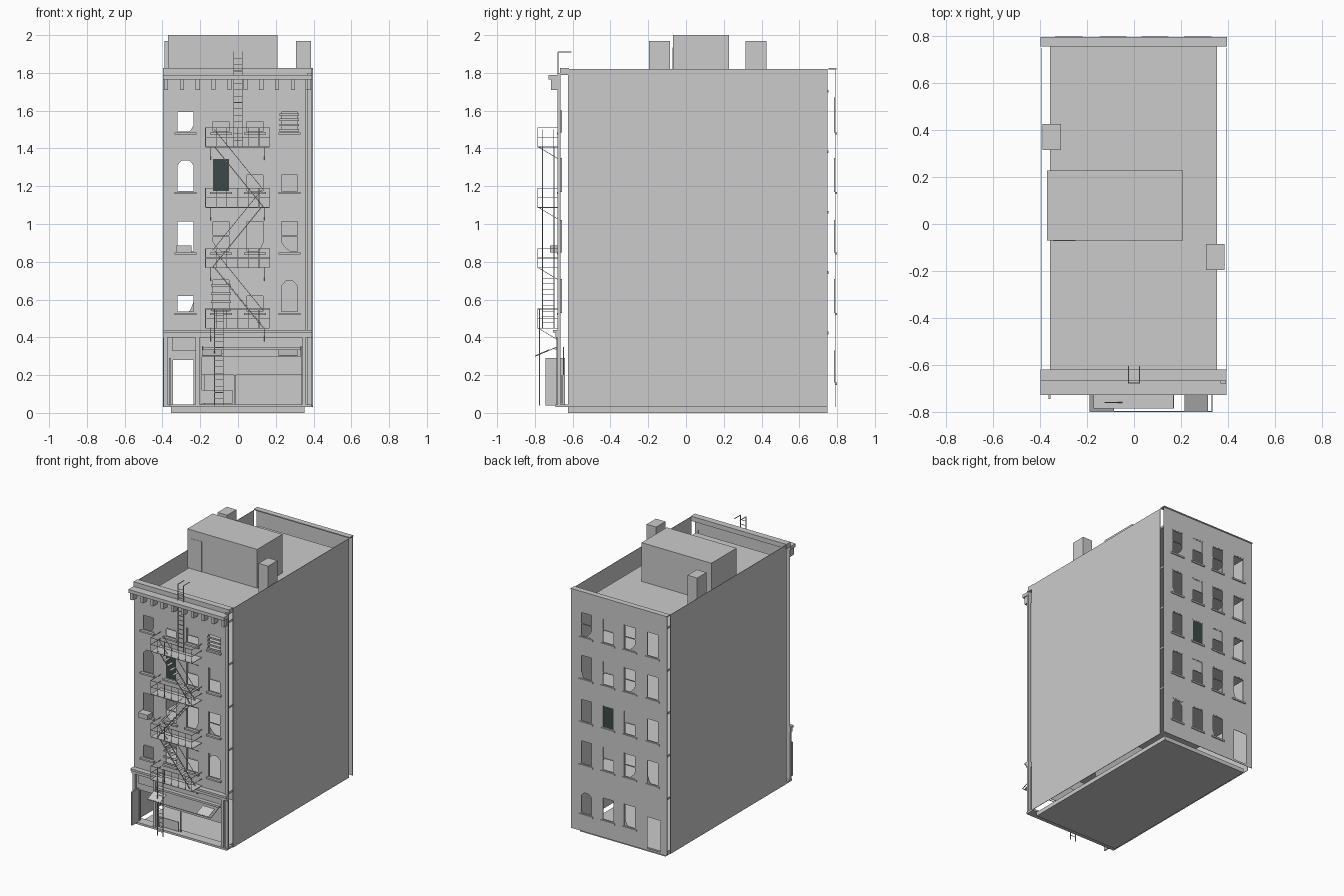
import bpy, bmesh
from mathutils import Vector

if "Cube" in bpy.data.objects:
    bpy.data.objects.remove(bpy.data.objects["Cube"])

def material(name, rgb):
    m = bpy.data.materials.new(name)
    m.use_nodes = True
    m.diffuse_color = (*rgb, 1)
    m.node_tree.nodes["Principled BSDF"].inputs["Base Color"].default_value = (*rgb, 1)
    return m

GREY = material("plain grey", (0.6, 0.6, 0.6))
DARK = material("dark slate", (0.045, 0.065, 0.065))

class Part:
    """Collects simple solids into one named object."""
    def __init__(self, name, mat=GREY):
        self.name, self.mat, self.bm = name, mat, bmesh.new()

    def box(self, x0, x1, y0, y1, z0, z1):
        v = bmesh.ops.create_cube(self.bm, size=1)["verts"]
        bmesh.ops.scale(self.bm, vec=(x1 - x0, y1 - y0, z1 - z0), verts=v)
        bmesh.ops.translate(self.bm, vec=((x0 + x1) / 2, (y0 + y1) / 2, (z0 + z1) / 2), verts=v)

    def bar(self, a, b, t=0.003):
        a, b = Vector(a), Vector(b)
        v = bmesh.ops.create_cube(self.bm, size=1)["verts"]
        bmesh.ops.scale(self.bm, vec=(t, t, (b - a).length), verts=v)
        turn = (b - a).to_track_quat('Z', 'Y').to_matrix()
        bmesh.ops.rotate(self.bm, matrix=turn, verts=v)
        bmesh.ops.translate(self.bm, vec=(a + b) / 2, verts=v)

    def poly(self, pts):
        self.bm.faces.new([self.bm.verts.new(p) for p in pts])

    def done(self, thickness=0):
        me = bpy.data.meshes.new(self.name)
        self.bm.to_mesh(me)
        self.bm.free()
        me.materials.append(self.mat)
        ob = bpy.data.objects.new(self.name, me)
        bpy.context.collection.objects.link(ob)
        if thickness:
            mod = ob.modifiers.new("thickness", 'SOLIDIFY')
            mod.thickness, mod.offset = thickness, 0

def box(name, *dims):
    p = Part(name)
    p.box(*dims)
    p.done()

def pierced_wall(name, x0, x1, z0, z1, y, holes):
    """Thin wall as a grid of cells, leaving out cells inside holes."""
    xs = sorted({x0, x1} | {h[0] for h in holes} | {h[1] for h in holes})
    zs = sorted({z0, z1} | {h[2] for h in holes} | {h[3] for h in holes})
    p = Part(name)
    for a, b in zip(xs, xs[1:]):
        for c, d in zip(zs, zs[1:]):
            mx, mz = (a + b) / 2, (c + d) / 2
            if not any(h[0] < mx < h[1] and h[2] < mz < h[3] for h in holes):
                p.poly([(a, y, c), (b, y, c), (b, y, d), (a, y, d)])
    bmesh.ops.remove_doubles(p.bm, verts=p.bm.verts, dist=0.0001)
    p.done(0.003)

COLS = (-0.278, -0.09, 0.09, 0.272)
HALF = 0.048
DOOR = (-0.345, -0.235, 0.045, 0.28)

def grid_holes(rows):
    return [(x - HALF, x + HALF, a, b) for a, b in rows for x in COLS]

# Slabs stand clear of the thin outer walls on every side
slabs = Part("floor_slabs_and_roof")
slabs.box(-0.355, 0.352, -0.625, 0.75, 0, 0.03)
for z in (0.43, 0.75, 1.07, 1.39, 1.71):
    slabs.box(-0.358, 0.354, -0.625, 0.755, z - 0.015, z)
slabs.done()
box("shop_step", -0.395, 0.39, -0.69, -0.62, 0.03, 0.045)
for side, x in (("right", -0.396), ("left", 0.393)):
    box(side + "_side_wall", x, x + 0.003, -0.625, 0.75, 0.03, 1.82)
box("inner_partition", -0.18, 0.35, 0, 0.006, 0.03, 1.7)

# Front and back walls with their openings
front_rows = ((1.485, 1.6), (1.17, 1.35), (0.85, 1.02), (0.53, 0.71))
back_rows = ((1.485, 1.67), *front_rows[1:], (0.16, 0.33))
front_holes = grid_holes(front_rows)
back_holes = [h for h in grid_holes(back_rows) if h[0] > -0.3 or h[3] > 0.4]
pierced_wall("front_wall", -0.396, 0.36, 0.04, 1.82, -0.665,
             front_holes + [DOOR, (-0.19, 0.335, 0.045, 0.345)])
pierced_wall("back_wall", -0.397, 0.397, 0.03, 1.82, 0.79, back_holes + [DOOR])
box("back_coping", -0.398, 0.397, 0.755, 0.797, 1.817, 1.825)
box("front_corner_strip", 0.368, 0.392, -0.68, -0.665, 0.04, 1.8)

# Window frames, sills, broken glass and boards
frames, sills, glass, boards = (Part(n) for n in
    ("window_frames", "window_sills", "broken_glass", "window_boards"))
screen = Part("dark_window_screens", DARK)

def window(hole, kind, y, out):
    x0, x1, z0, z1 = hole
    mid, h = (z0 + z1) / 2, z1 - z0
    ya, yb = sorted((y, y + out))
    sills.box(x0 - 0.01, x1 + 0.01, ya, yb, z0 - 0.012, z0)
    t, g = 0.006, y - out * 0.3
    for a, b in ((x0, x0 + t), (x1 - t, x1)):
        frames.box(a, b, g - 0.003, g + 0.003, z0, z1)
    for z in (z0, z1 - t):
        frames.box(x0, x1, g - 0.003, g + 0.003, z, z + t)
    P = lambda u, v: (x0 + u * (x1 - x0), g, z0 + v * h)
    if kind in "hs":
        frames.box(x0, x1, g - 0.003, g + 0.003, mid, mid + t)
    if kind == "h":
        glass.poly([P(0, 0.52), P(1, 0.52), P(1, 1), P(0, 1)])
    if kind == "s":
        glass.poly([P(0, 0), P(0.6, 0), P(0.2, 0.2), P(0, 0.4)])
    if kind == "t":
        glass.poly([P(0, 1), P(0, 0.75), P(0.3, 0.93), P(0.7, 0.93), P(1, 0.75), P(1, 1)])
    if kind == "v":
        glass.poly([P(1, 0), P(1, 0.4), P(0.8, 0.12), P(0.65, 0)])
    if kind == "b":
        for i in range(4):
            z = z0 + h * (0.05 + i * 0.24)
            boards.box(x0 - 0.004, x1 + 0.004, ya + 0.006, ya + 0.012, z, z + 0.012)
    if kind == "d":
        screen.box(x0, x1, g - 0.002, g + 0.002, z0, z1)

for hole, kind in zip(front_holes, "vhhb" "tdhh" "osvs" "hbht"):
    window(hole, kind, -0.666, -0.018)
for hole, kind in zip(back_holes, "oshs" "oshv" "ohdo" "vsho" "vot"):
    window(hole, kind, 0.79, 0.009)
for p in (frames, sills, boards, screen):
    p.done()
glass.done(0.002)
box("window_cooler", -0.325, -0.245, -0.72, -0.66, 0.85, 0.885)

# Front cornice with brackets, and the shop cornice
cornice = Part("front_cornice")
cornice.box(-0.398, 0.393, -0.668, -0.62, 1.79, 1.825)
cornice.box(-0.398, 0.393, -0.728, -0.666, 1.765, 1.79)
for i in range(10):
    x = -0.392 + i * 0.084
    cornice.box(x, x + 0.022, -0.715, -0.666, 1.71, 1.766)
cornice.box(-0.398, 0.393, -0.69, -0.665, 0.40, 0.425)
cornice.box(-0.398, 0.393, -0.705, -0.665, 0.425, 0.44)
cornice.done()

# Shopfront: piers, half lowered shutter, low fence, open door
shop = Part("shopfront")
for x in (-0.395, -0.225, 0.338):
    shop.box(x, x + 0.022, -0.685, -0.665, 0.045, 0.40)
shop.box(-0.35, -0.225, -0.675, -0.665, 0.33, 0.40)
shop.box(-0.19, 0.335, -0.65, -0.645, 0.2, 0.35)
shop.box(-0.19, 0.335, -0.695, -0.665, 0.335, 0.35)
shop.box(-0.19, -0.03, -0.66, -0.655, 0.05, 0.12)
shop.box(-0.02, -0.01, -0.66, -0.655, 0.05, 0.2)
shop.done()
box("open_front_door", -0.365, -0.355, -0.745, -0.64, 0.04, 0.29)

# Torn awning on a bent rod frame
awning, rods = Part("awning_scraps"), Part("awning_rods")
for a, b in ((-0.19, -0.085), (0.215, 0.315)):
    awning.poly([(a, -0.798, 0.303), (b, -0.798, 0.303), (b, -0.725, 0.335), (a, -0.725, 0.335)])
awning.done(0.003)
rods.bar((-0.19, -0.798, 0.3), (0.335, -0.798, 0.3), 0.004)
for x in (-0.188, 0.333):
    rods.bar((x, -0.798, 0.3), (x, -0.68, 0.35), 0.004)
rods.done()

# Fire escape: four balconies joined by zigzag stairs
iron = Part("fire_escape_balconies")
XL, XR, YF, YB = -0.172, 0.168, -0.785, -0.668
LEVELS = (1.41, 1.09, 0.77, 0.45)
for z in LEVELS:
    iron.box(XL, XR, YF, YB, z - 0.004, z)
    for h in (0.05, 0.1):
        iron.bar((XL, YF, z + h), (XR, YF, z + h))
        for x in (XL, XR):
            iron.bar((x, YF, z + h), (x, YB, z + h))
    for i in range(7):
        x = XL + i * (XR - XL) / 6
        iron.bar((x, YF, z), (x, YF, z + 0.1))
    for x in (-0.145, 0.14):
        iron.bar((x, YF, z), (x, YB, z - 0.07))
iron.done()

stairs = Part("fire_escape_stairs")
for i, (top, low) in enumerate(zip(LEVELS, LEVELS[1:])):
    s = -1 if i % 2 == 0 else 1
    a, b = s * 0.125, -s * 0.135
    for y in (-0.76, -0.7):
        stairs.bar((a, y, top), (b, y, low), 0.005)
        stairs.bar((a, y, top + 0.09), (b, y, low + 0.09))
    for k in range(1, 11):
        x, z = a + (b - a) * k / 11, top + (low - top) * k / 11
        stairs.box(x - 0.01, x + 0.01, -0.76, -0.7, z - 0.001, z + 0.001)
stairs.done()

# Drop ladder and roof ladder
ladders = Part("ladders")
def ladder(x0, x1, y, z0, z1):
    for x in (x0, x1):
        ladders.bar((x, y, z0), (x, y, z1), 0.004)
    n = round((z1 - z0) / 0.034)
    for k in range(1, n):
        z = z0 + (z1 - z0) * k / n
        ladders.bar((x0, y, z), (x1, y, z))
ladder(-0.125, -0.078, -0.775, 0.04, 0.55)
ladder(-0.023, 0.023, -0.677, 1.41, 1.91)
for x in (-0.023, 0.023):
    ladders.bar((x, -0.677, 1.91), (x, -0.605, 1.91), 0.004)
ladders.done()

# Rooftop stair hut with doorway panel, and two chimneys
box("roof_hut", -0.37, 0.208, -0.07, 0.228, 1.71, 2.0)
box("roof_hut_door", -0.345, -0.25, -0.072, -0.069, 1.71, 1.935)
box("right_chimney", -0.39, -0.31, 0.315, 0.425, 1.71, 1.97)
box("left_chimney", 0.307, 0.386, -0.195, -0.085, 1.71, 1.97)
